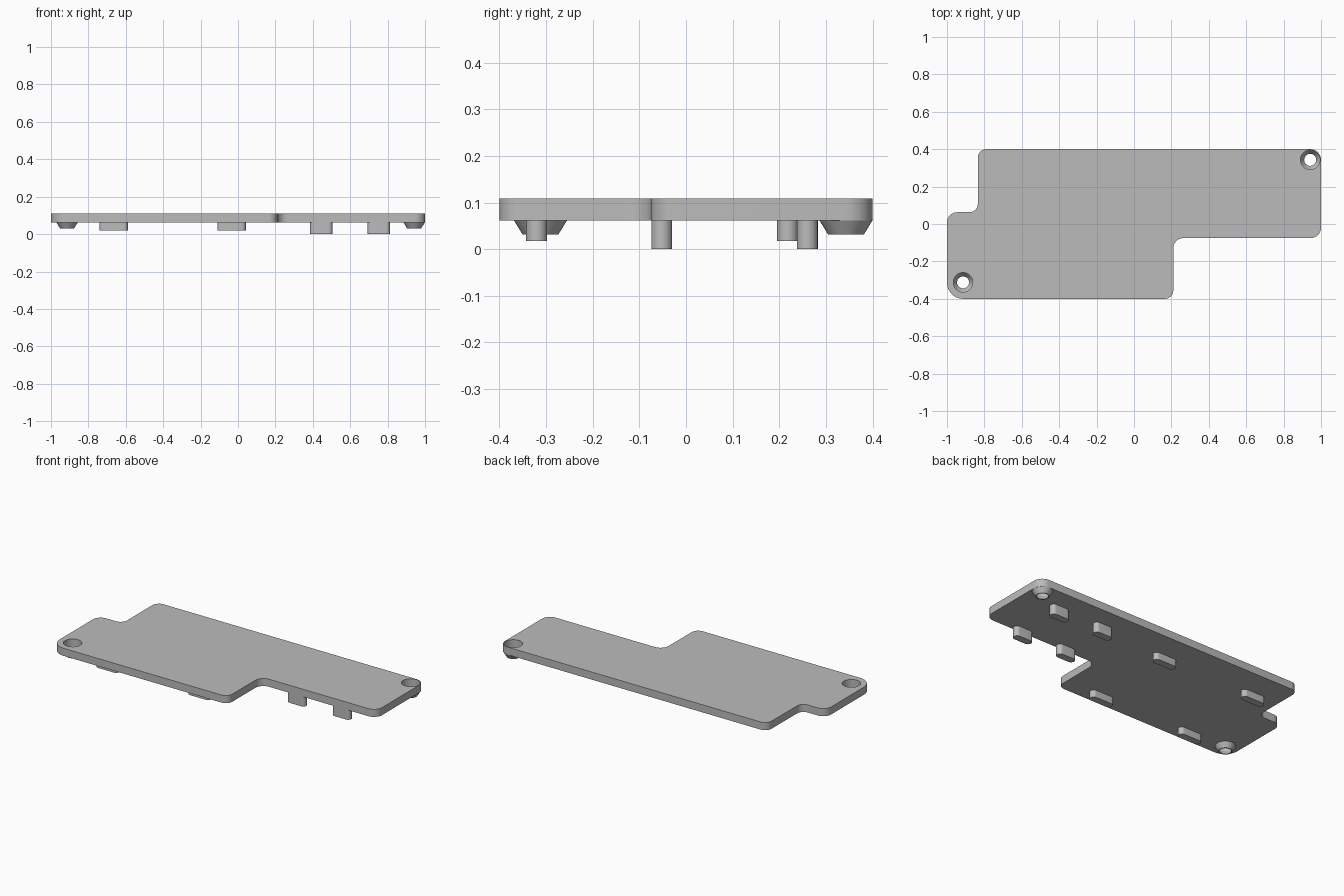
import bpy, bmesh, math
from mathutils import Vector

if "Cube" in bpy.data.objects:
    bpy.data.objects.remove(bpy.data.objects["Cube"])

grey = bpy.data.materials.new("plain grey")
grey.use_nodes = True
grey.diffuse_color = (0.5, 0.5, 0.5, 1)
grey.node_tree.nodes["Principled BSDF"].inputs["Base Color"].default_value = (0.5, 0.5, 0.5, 1)

PLATE_BOTTOM, PLATE_TOP = 0.062, 0.109
BOSS_BOTTOM = 0.031
HOLE_RADIUS = 0.052


def finish(obj):
    """Weld, fix normals, colour and shade a mesh object."""
    bm = bmesh.new()
    bm.from_mesh(obj.data)
    bmesh.ops.remove_doubles(bm, verts=bm.verts, dist=1e-5)
    bmesh.ops.recalc_face_normals(bm, faces=bm.faces)
    bm.to_mesh(obj.data)
    bm.free()
    obj.data.materials.clear()
    obj.data.materials.append(grey)
    bpy.ops.object.select_all(action='DESELECT')
    obj.select_set(True)
    bpy.context.view_layer.objects.active = obj
    bpy.ops.object.shade_smooth_by_angle(angle=math.radians(30))


def circle(cx, cy, r, n=40):
    return [(cx + r * math.cos(i * math.tau / n), cy + r * math.sin(i * math.tau / n))
            for i in range(n)]


def rounded(corners, steps=10):
    """Outline with every (x, y, radius) right-angled corner rounded."""
    pts = []
    for i, (x, y, r) in enumerate(corners):
        p = Vector((x, y))
        a = (Vector(corners[i - 1][:2]) - p).normalized()
        b = (Vector(corners[(i + 1) % len(corners)][:2]) - p).normalized()
        centre = p + (a + b) * r
        for k in range(steps + 1):
            t = k / steps * math.pi / 2
            pts.append(tuple(centre - b * r * math.cos(t) - a * r * math.sin(t)))
    return pts


def slab(name, outlines, z0, z1):
    """Extrude a filled outline; further outlines become holes."""
    curve = bpy.data.curves.new(name, 'CURVE')
    curve.dimensions = '2D'
    curve.fill_mode = 'BOTH'
    curve.extrude = (z1 - z0) / 2
    for pts in outlines:
        spline = curve.splines.new('POLY')
        spline.points.add(len(pts) - 1)
        for sp, (x, y) in zip(spline.points, pts):
            sp.co = (x, y, 0, 1)
        spline.use_cyclic_u = True
    obj = bpy.data.objects.new(name, curve)
    obj.location.z = (z0 + z1) / 2
    bpy.context.collection.objects.link(obj)
    bpy.ops.object.select_all(action='DESELECT')
    obj.select_set(True)
    bpy.context.view_layer.objects.active = obj
    bpy.ops.object.convert(target='MESH')
    finish(bpy.context.object)


def boss(name, cx, cy):
    """Thin-walled cone that seats a countersunk screw."""
    profile = [(HOLE_RADIUS, PLATE_BOTTOM), (0.032, BOSS_BOTTOM),
               (0.038, BOSS_BOTTOM), (0.057, PLATE_BOTTOM)]
    bm = bmesh.new()
    rings = [[bm.verts.new((x, y, z)) for x, y in circle(cx, cy, r)] for r, z in profile]
    for lower, upper in zip(rings, rings[1:] + rings[:1]):
        for i in range(len(lower)):
            bm.faces.new((lower[i - 1], lower[i], upper[i], upper[i - 1]))
    mesh = bpy.data.meshes.new(name)
    bm.to_mesh(mesh)
    bm.free()
    obj = bpy.data.objects.new(name, mesh)
    bpy.context.collection.objects.link(obj)
    finish(obj)


# Stepped cover plate with two screw holes
screws = {"left_screw_boss": (0.942, 0.343), "right_screw_boss": (-0.914, -0.312)}
outline = rounded([(-1, -0.4, 0.086), (0.21, -0.4, 0.045), (0.21, -0.075, 0.055),
                   (1, -0.075, 0.055), (1, 0.4, 0.057), (-0.835, 0.4, 0.045),
                   (-0.835, 0.063, 0.045), (-1, 0.063, 0.055)])
slab("cover_plate", [outline] + [circle(x, y, HOLE_RADIUS) for x, y in screws.values()],
     PLATE_BOTTOM, PLATE_TOP)

# Conical screw seats under the plate
for name, (x, y) in screws.items():
    boss(name, x, y)


# Round-ended locating pegs: tall ones on the left, short ones on the right
def pegs(name, xs, ys, length, bottom, r=0.0225):
    for x in xs:
        for y in ys:
            h = length / 2
            ends = rounded([(x - h, y - r, r), (x + h, y - r, r),
                            (x + h, y + r, r), (x - h, y + r, r)])
            pts = [p for i, p in enumerate(ends)
                   if (Vector(p) - Vector(ends[i - 1])).length > 1e-5]
            slab(name, [pts], bottom, PLATE_BOTTOM + 0.002)


pegs("tall_peg", (0.445, 0.753), (-0.052, 0.26), 0.121, 0.0)
pegs("short_peg", (-0.664, -0.034), (-0.32, 0.218), 0.152, 0.018)
